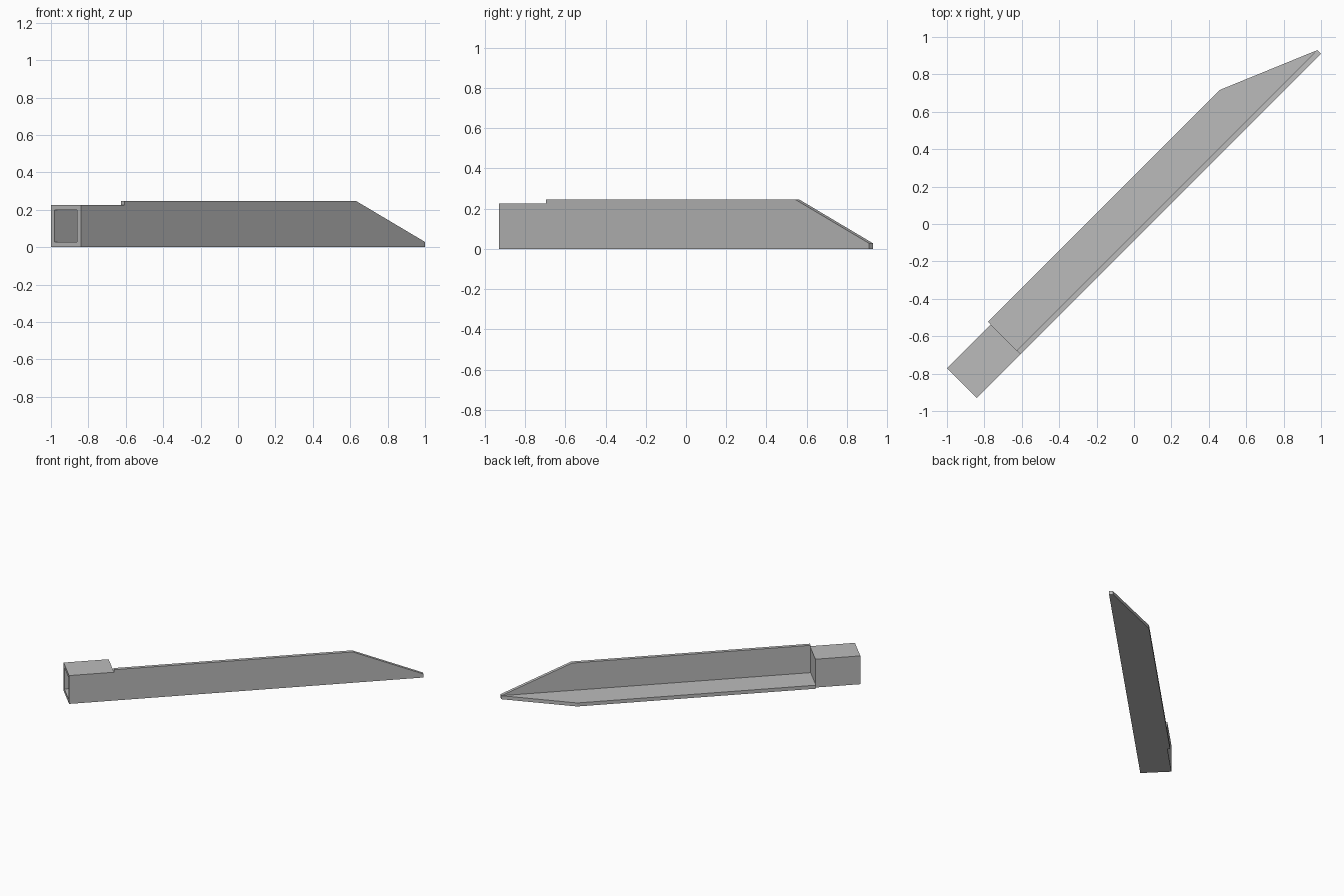
import bpy, bmesh, math
from mathutils import Matrix, Vector

cube = bpy.data.objects.get("Cube")
if cube:
    bpy.data.objects.remove(cube, do_unlink=True)

THICK = 0.028      # plate and tube wall thickness
LEG = 0.246        # width of each angle leg
TUBE = 0.226       # side of the square tube
JOIN = 0.33        # where the tube meets the angle
TAPER = 2.083      # where both legs start to narrow
LENGTH = 2.602

# Local x runs along the bar, local y across it; the bar lies diagonally
placement = Matrix.Translation((-0.84, -0.93, 0)) @ Matrix.Rotation(math.radians(45), 4, 'Z')

steel = bpy.data.materials.new("grey steel")
steel.use_nodes = True
grey = (0.5, 0.5, 0.5, 1)
steel.diffuse_color = grey
steel.node_tree.nodes["Principled BSDF"].inputs["Base Color"].default_value = grey


def loft(bm, sections):
    """Skin a list of equal-length closed sections and cap both ends."""
    rings = [[bm.verts.new(p) for p in s] for s in sections]
    n = len(rings[0])
    for a, b in zip(rings, rings[1:]):
        for i in range(n):
            j = (i + 1) % n
            bm.faces.new((a[i], a[j], b[j], b[i]))
    caps = [bm.faces.new(rings[0]), bm.faces.new(rings[-1])]
    return caps


def finish(bm, name):
    bmesh.ops.remove_doubles(bm, verts=bm.verts, dist=1e-5)
    bmesh.ops.recalc_face_normals(bm, faces=bm.faces)
    bm.transform(placement)
    mesh = bpy.data.meshes.new(name)
    bm.to_mesh(mesh)
    bm.free()
    mesh.materials.append(steel)
    obj = bpy.data.objects.new(name, mesh)
    bpy.context.collection.objects.link(obj)


def angle_section(x, leg):
    t = THICK
    return [(x, 0, 0), (x, leg, 0), (x, leg, t), (x, t, t), (x, t, leg), (x, 0, leg)]


def square_section(x, low, high):
    return [(x, low, low), (x, high, low), (x, high, high), (x, low, high)]


# Angle bar whose two legs taper to a small square tip
bm = bmesh.new()
loft(bm, [angle_section(JOIN, LEG), angle_section(TAPER, LEG), angle_section(LENGTH, THICK)])
finish(bm, "angle_bar")

# Square tube socket, open at the outer end
bm = bmesh.new()
inner = THICK, TUBE - THICK
caps = loft(bm, [square_section(JOIN - THICK, *inner), square_section(0, *inner),
                 square_section(0, 0, TUBE), square_section(JOIN, 0, TUBE)])
finish(bm, "tube_socket")
